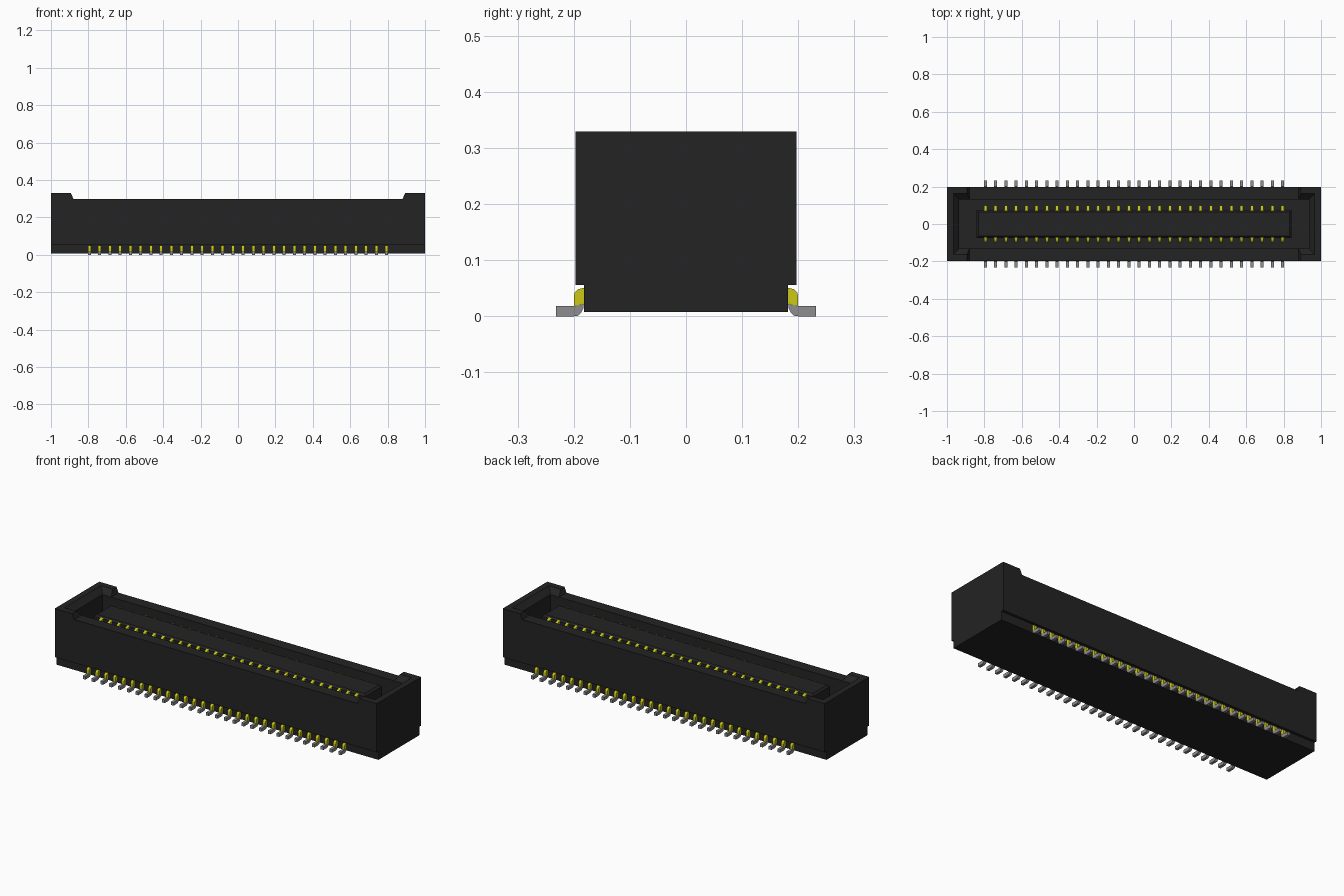
import bpy, bmesh

if "Cube" in bpy.data.objects:
    bpy.data.objects.remove(bpy.data.objects["Cube"])


def material(name, rgb, rough=0.6):
    m = bpy.data.materials.new(name)
    m.use_nodes = True
    m.diffuse_color = (*rgb, 1)
    bsdf = m.node_tree.nodes["Principled BSDF"]
    bsdf.inputs["Base Color"].default_value = (*rgb, 1)
    bsdf.inputs["Roughness"].default_value = rough
    return m


BLACK = material("black plastic", (0.017, 0.017, 0.017))
GOLD = material("yellow gold plating", (0.60, 0.58, 0.008))
TIN = material("grey tin", (0.27, 0.27, 0.27))


def finish(name, bm, mat):
    bmesh.ops.recalc_face_normals(bm, faces=bm.faces)
    mesh = bpy.data.meshes.new(name)
    bm.to_mesh(mesh)
    bm.free()
    ob = bpy.data.objects.new(name, mesh)
    bpy.context.collection.objects.link(ob)
    if mat:
        mesh.materials.append(mat)
    return ob


def bridge(bm, a, b):
    """Solid between two matching loops of points."""
    va = [bm.verts.new(p) for p in a]
    vb = [bm.verts.new(p) for p in b]
    n = len(va)
    bm.faces.new(va)
    bm.faces.new(vb)
    for i in range(n):
        j = (i + 1) % n
        bm.faces.new((va[i], va[j], vb[j], vb[i]))


def extrude_x(name, profile, centres, half, mat, side=1):
    """Extrude a (y, z) profile along x at each centre."""
    bm = bmesh.new()
    for c in centres:
        bridge(bm, [(c - half, side * y, z) for y, z in profile],
               [(c + half, side * y, z) for y, z in profile])
    return finish(name, bm, mat)


def loft_z(name, levels, mat):
    """Stack of centred rectangles given as (half_x, half_y, z)."""
    bm = bmesh.new()
    rings = [[bm.verts.new((sx * hx, sy * hy, z))
              for sx, sy in ((-1, -1), (1, -1), (1, 1), (-1, 1))]
             for hx, hy, z in levels]
    bm.faces.new(rings[0])
    bm.faces.new(rings[-1])
    for a, b in zip(rings, rings[1:]):
        for i in range(4):
            j = (i + 1) % 4
            bm.faces.new((a[i], a[j], b[j], b[i]))
    return finish(name, bm, mat)


def cut(target, cutter):
    cutter.hide_render = True
    mod = target.modifiers.new("cut", 'BOOLEAN')
    mod.operation = 'DIFFERENCE'
    mod.solver = 'EXACT'
    mod.object = cutter
    bpy.context.view_layer.objects.active = target
    bpy.ops.object.modifier_apply(modifier=mod.name)
    bpy.data.objects.remove(cutter)


# Housing: stepped block, raised ends, chamfered open cavity
half_section = [(0.182, 0.008), (0.182, 0.056), (0.197, 0.056), (0.197, 0.329)]
section = half_section + [(-y, z) for y, z in reversed(half_section)]
housing = extrude_x("housing", section, [0], 1.0, BLACK)
cut(housing, loft_z("cavity_cutter", [
    (0.935, 0.132, 0.09), (0.935, 0.132, 0.299),
    (0.965, 0.162, 0.329), (0.975, 0.172, 0.339)], None))
cut(housing, loft_z("notch_cutter", [
    (0.88, 0.3, 0.299), (0.893, 0.3, 0.329), (0.90, 0.3, 0.345)], None))

# Central tongue with chamfered top edge
loft_z("tongue", [(0.842, 0.075, 0.08), (0.842, 0.075, 0.28),
                  (0.832, 0.065, 0.29)], BLACK)

# Contact rows: inner blades, gold shoulders and tin feet on both sides
COUNT, REACH = 30, 0.794
xs = [-REACH + 2 * REACH * i / (COUNT - 1) for i in range(COUNT)]
blade = [(0.07, 0.085), (0.10, 0.085), (0.10, 0.262), (0.096, 0.272),
         (0.088, 0.28), (0.07, 0.284)]
shoulder = [(0.175, 0.024), (0.183, 0.022), (0.20, 0.018), (0.20, 0.036),
            (0.198, 0.043), (0.193, 0.048), (0.185, 0.050), (0.175, 0.050)]
foot = [(0.182, 0.022), (0.183, 0.014), (0.187, 0.006), (0.193, 0.001),
        (0.20, 0.0), (0.232, 0.0), (0.232, 0.018), (0.20, 0.018)]
for label, side in (("front", -1), ("back", 1)):
    extrude_x(label + "_contact_blades", blade, xs, 0.008, GOLD, side)
    extrude_x(label + "_pin_shoulders", shoulder, xs, 0.008, GOLD, side)
    extrude_x(label + "_pin_feet", foot, xs, 0.008, TIN, side)
